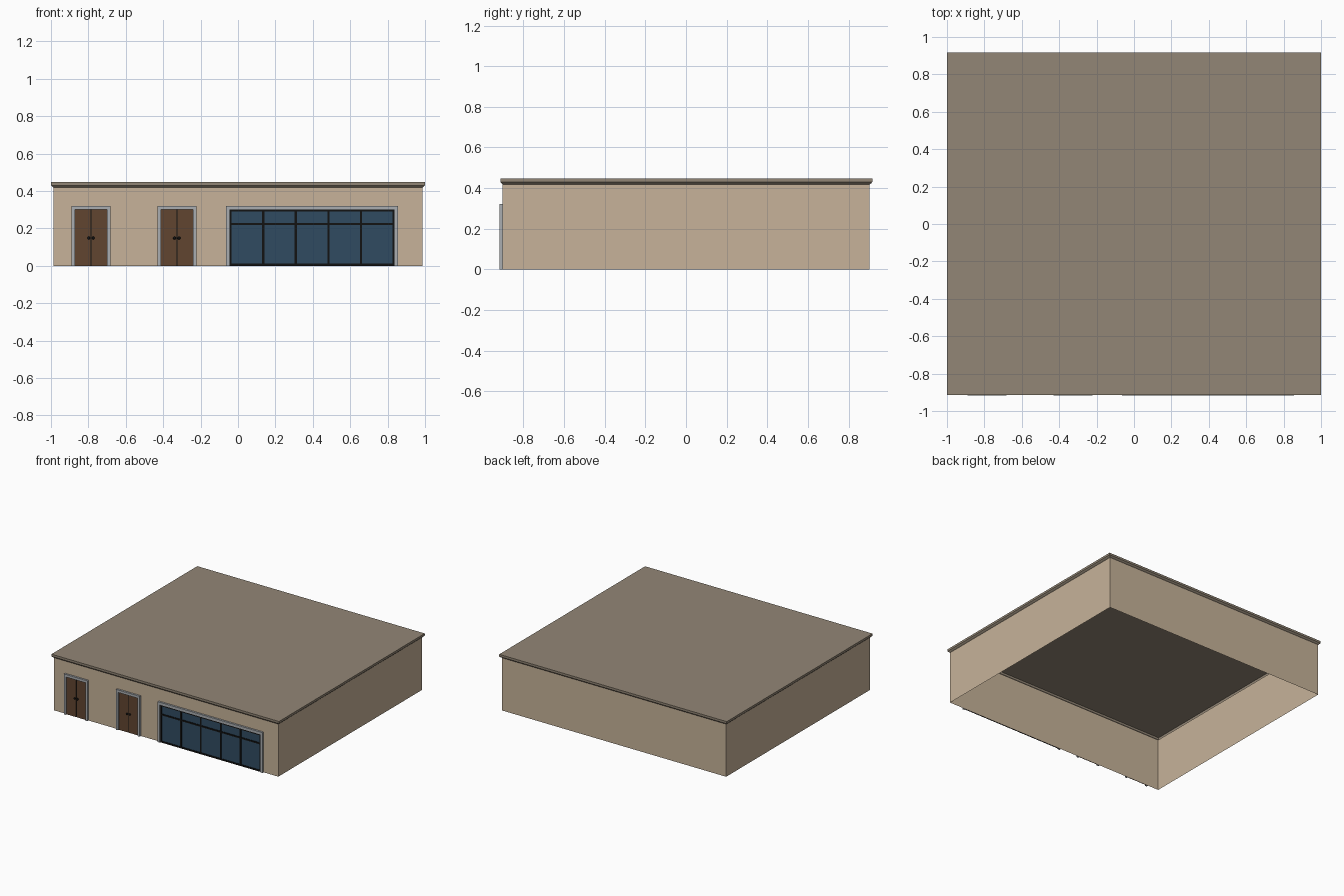
import bpy, bmesh

if "Cube" in bpy.data.objects:
    bpy.data.objects.remove(bpy.data.objects["Cube"])

WALL_Y = -0.902          # front wall plane
WX, WB = 0.986, 0.904    # wall half width, back plane


def mat(name, rgb):
    m = bpy.data.materials.new(name)
    m.diffuse_color = (*rgb, 1)
    m.use_nodes = True
    m.node_tree.nodes["Principled BSDF"].inputs["Base Color"].default_value = m.diffuse_color
    return m


TAN = mat("tan_plaster", (0.57, 0.45, 0.32))
ROOF = mat("roof_brown", (0.29, 0.24, 0.18))
WOOD = mat("dark_wood", (0.12, 0.06, 0.03))
GLASS = mat("blue_glass", (0.03, 0.07, 0.12))
BLACK = mat("black_metal", (0.006, 0.006, 0.006))
TRIM = mat("grey_trim", (0.40, 0.42, 0.44))


def finish(name, bm, material):
    me = bpy.data.meshes.new(name)
    bmesh.ops.recalc_face_normals(bm, faces=bm.faces[:])
    bm.to_mesh(me)
    bm.free()
    me.materials.append(material)
    ob = bpy.data.objects.new(name, me)
    bpy.context.collection.objects.link(ob)
    return ob


def relief(name, outline, depth, material, base=WALL_Y):
    """Extrude an (x, z) outline forward from the wall, open at the back."""
    bm = bmesh.new()
    front = [bm.verts.new((x, base - depth, z)) for x, z in outline]
    back = [bm.verts.new((x, base, z)) for x, z in outline]
    bm.faces.new(front)
    n = len(outline)
    for i in range(n):
        j = (i + 1) % n
        bm.faces.new((front[i], front[j], back[j], back[i]))
    return finish(name, bm, material)


def panel(name, x0, x1, z0, z1, depth, material, base=WALL_Y):
    return relief(name, [(x0, z0), (x1, z0), (x1, z1), (x0, z1)], depth, material, base)


def rings(name, levels, material, cap):
    """Stack rectangular rings (x half, y front, y back, z) into a thin shell."""
    bm = bmesh.new()
    loops = [[bm.verts.new(p) for p in
              ((-x, f, z), (x, f, z), (x, b, z), (-x, b, z))] for x, f, b, z in levels]
    for lo, hi in zip(loops, loops[1:]):
        for i in range(4):
            j = (i + 1) % 4
            bm.faces.new((lo[i], lo[j], hi[j], hi[i]))
    if cap:
        bm.faces.new(loops[-1])
    return finish(name, bm, material)


def surround(name, x0, x1, w):
    """Three-sided trim around an opening."""
    top, head = 0.321, 0.301
    relief(name, [(x0, 0), (x0, top), (x1, top), (x1, 0),
                  (x1 - w, 0), (x1 - w, head), (x0 + w, head), (x0 + w, 0)], 0.015, TRIM)


# Open-bottomed walls and roof cap with a sloped lip
rings("walls", [(WX, WALL_Y, WB, 0), (WX, WALL_Y, WB, 0.418)], TAN, False)
rings("roof", [(WX, WALL_Y, WB, 0.418), (0.993, -0.908, 0.911, 0.423),
               (1.0, -0.914, 0.917, 0.430), (1.0, -0.914, 0.917, 0.447)], ROOF, True)

# Double doors
for n, cx in enumerate((-0.786, -0.327), 1):
    surround(f"door_{n}_trim", cx - 0.104, cx + 0.104, 0.018)
    panel(f"door_{n}_gap", cx - 0.004, cx + 0.004, 0, 0.301, 0.002, BLACK)
    for side, s in (("left", -1), ("right", 1)):
        x0, x1 = sorted((cx + s * 0.003, cx + s * 0.086))
        panel(f"door_{n}_{side}_leaf", x0, x1, 0, 0.301, 0.004, WOOD)
        bpy.ops.mesh.primitive_uv_sphere_add(
            segments=12, ring_count=8, radius=0.008,
            location=(cx + s * 0.012, WALL_Y - 0.008, 0.148))
        knob = bpy.context.object
        knob.name = f"door_{n}_{side}_knob"
        knob.data.materials.append(BLACK)
        bpy.ops.object.shade_smooth()

# Shop window
X0, X1, TOP, BAR = -0.046, 0.838, 0.301, 0.012
surround("window_trim", -0.064, 0.856, 0.018)
panel("window_glass", X0, X1, 0, TOP, 0.003, GLASS)
step = (X1 - X0 - BAR) / 5
for i in range(6):
    x = X0 + i * step
    panel(f"window_mullion_{i + 1}", x, x + BAR, 0, TOP, 0.008, BLACK)
for name, z in (("sill", 0), ("transom", 0.217), ("head", TOP - BAR)):
    panel(f"window_{name}_bar", X0, X1, z, z + BAR, 0.0075, BLACK)
